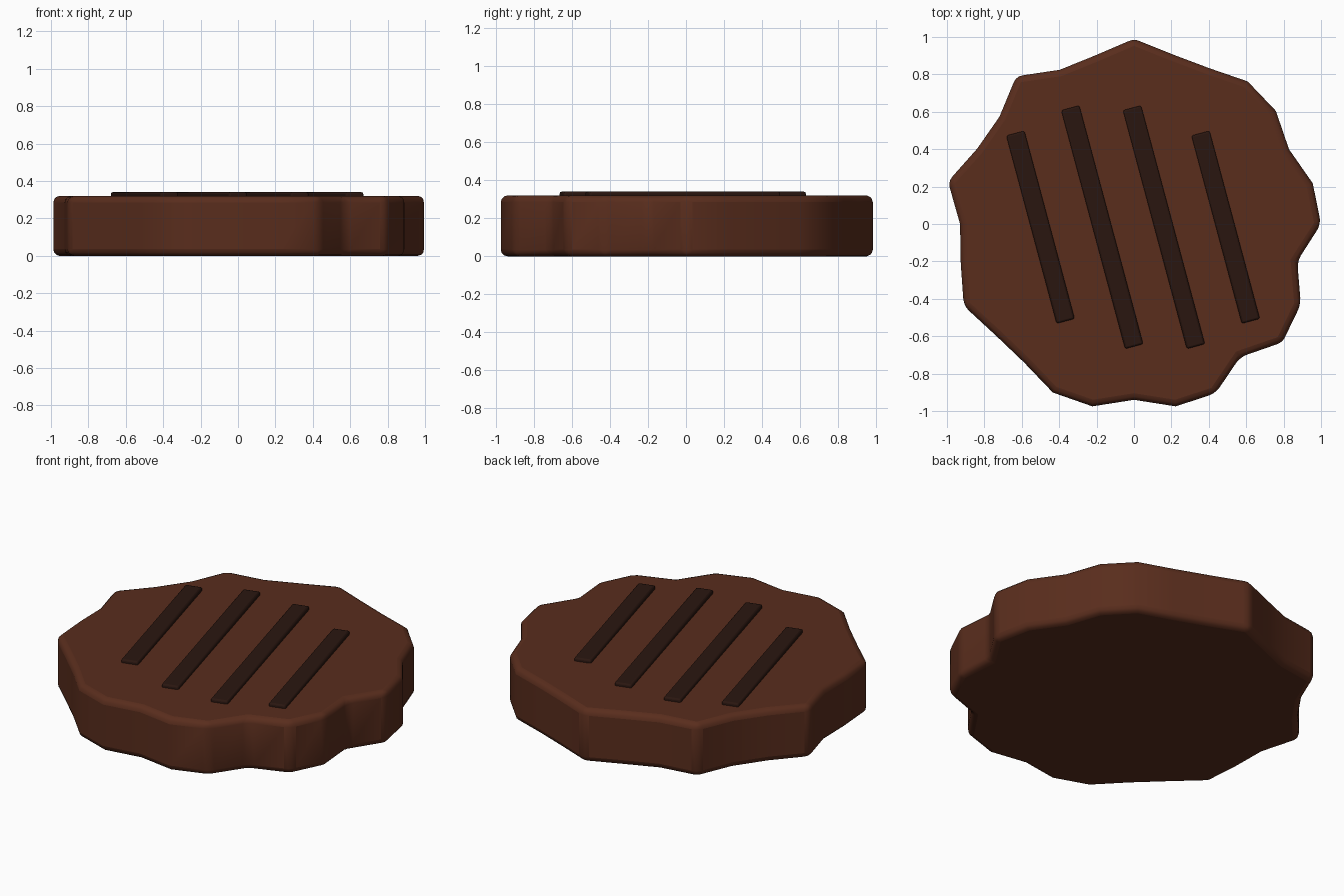
import bpy, bmesh, math

if "Cube" in bpy.data.objects:
    bpy.data.objects.remove(bpy.data.objects["Cube"])

def material(name, color):
    m = bpy.data.materials.new(name)
    m.diffuse_color = color
    m.use_nodes = True
    m.node_tree.nodes["Principled BSDF"].inputs["Base Color"].default_value = m.diffuse_color
    return m

def finish(ob, mat, bevel, segments):
    ob.data.materials.append(mat)
    b = ob.modifiers.new("bevel", 'BEVEL')
    b.width, b.segments = bevel, segments
    b.limit_method, b.angle_limit = 'ANGLE', math.radians(30)
    bpy.ops.object.select_all(action='DESELECT')
    ob.select_set(True)
    bpy.context.view_layer.objects.active = ob
    bpy.ops.object.shade_smooth_by_angle(angle=math.radians(40))

brown = material("grilled_brown", (0.10, 0.026, 0.012, 1))
dark = material("char_dark", (0.023, 0.008, 0.005, 1))

# Patty: irregular disc, one radius per even angular step
radii = [1.0, .98, .92, .97, .975, .925, .93, .99, .925, .915, 1.01, .92, .93, 1.02,
         .93, .95, 1.01, .95, .945, 1.0, 1.0, .94, 1.0, 1.005, .91, 1.015, .99, .895]
bm = bmesh.new()
ring = []
for i, r in enumerate(radii):
    a = 2 * math.pi * i / len(radii)
    ring.append(bm.verts.new((r * math.cos(a), r * math.sin(a), 0)))
base = bm.faces.new(ring)
top = bmesh.ops.extrude_face_region(bm, geom=[base])
bmesh.ops.translate(bm, vec=(0, 0, 0.32),
                    verts=[v for v in top["geom"] if isinstance(v, bmesh.types.BMVert)])
bmesh.ops.recalc_face_normals(bm, faces=bm.faces)
mesh = bpy.data.meshes.new("patty")
bm.to_mesh(mesh)
bm.free()
patty = bpy.data.objects.new("patty", mesh)
bpy.context.collection.objects.link(patty)
finish(patty, brown, 0.035, 3)

# Grill marks: slanted bars sitting slightly proud of the top
for i, (x, length) in enumerate([(-0.5, 1.04), (-0.17, 1.32), (0.16, 1.32), (0.49, 1.04)]):
    bpy.ops.mesh.primitive_cube_add(size=1, location=(x, -0.017, 0.32),
                                    rotation=(0, 0, math.radians(15)))
    bar = bpy.context.object
    bar.name = f"grill_mark_{i + 1}"
    bar.scale = (0.10, length, 0.04)
    bpy.ops.object.transform_apply(location=False, rotation=False, scale=True)
    finish(bar, dark, 0.01, 2)
